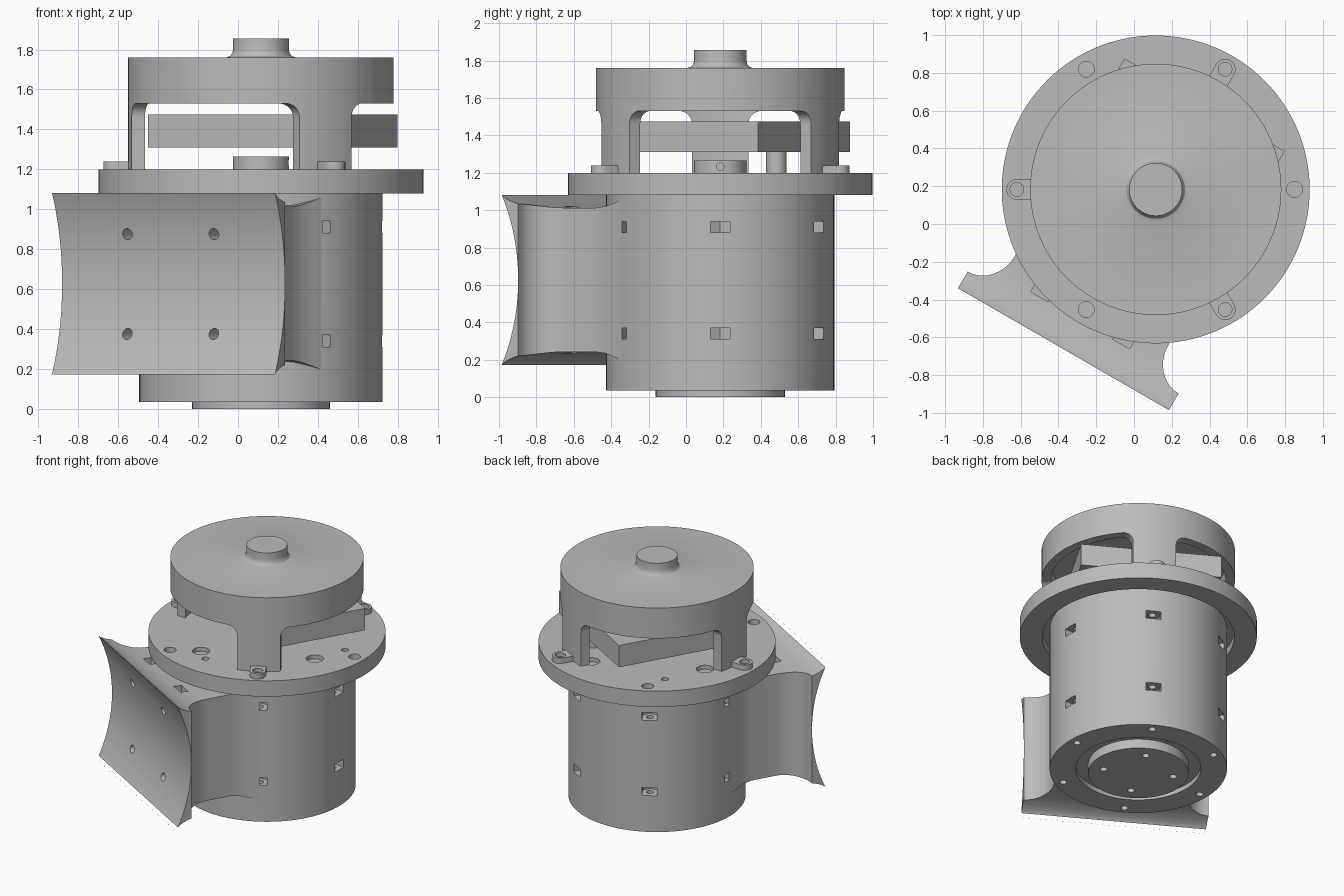
import bpy, bmesh
from math import pi, cos, sin, radians, sqrt
from mathutils import Matrix, Vector

if "Cube" in bpy.data.objects:
    bpy.data.objects.remove(bpy.data.objects["Cube"])

grey = bpy.data.materials.new("plain grey")
grey.use_nodes = True
grey.diffuse_color = (0.5, 0.5, 0.5, 1)
grey.node_tree.nodes["Principled BSDF"].inputs["Base Color"].default_value = (0.5, 0.5, 0.5, 1)

AXIS = Vector((0.115, 0.183, 0))   # common vertical axis of the round parts
RADIAL = Matrix(((0, 0, 1, 0), (1, 0, 0, 0), (0, 1, 0, 0), (0, 0, 0, 1)))
ACROSS = Matrix(((1, 0, 0, 0), (0, 0, 1, 0), (0, 1, 0, 0), (0, 0, 0, 1)))
SIXTHS = range(0, 360, 60)
LEGS = (60, 180, 300)


def turn(deg):
    return Matrix.Rotation(radians(deg), 4, "Z")


def finish(name, bm):
    bmesh.ops.remove_doubles(bm, verts=bm.verts, dist=1e-5)
    bmesh.ops.recalc_face_normals(bm, faces=bm.faces)
    mesh = bpy.data.meshes.new(name)
    bm.to_mesh(mesh)
    bm.free()
    mesh.materials.append(grey)
    ob = bpy.data.objects.new(name, mesh)
    ob.location = AXIS
    bpy.context.collection.objects.link(ob)
    return ob


def lathe(name, profile, steps=96):
    bm = bmesh.new()
    vs = [bm.verts.new((r, 0, z)) for r, z in profile]
    edges = [bm.edges.new(p) for p in zip(vs, vs[1:])]
    if profile[0][0] > 0:
        edges.append(bm.edges.new((vs[-1], vs[0])))
    bmesh.ops.spin(bm, geom=vs + edges, cent=(0, 0, 0), axis=(0, 0, 1),
                   angle=2 * pi, steps=steps, use_merge=False)
    return finish(name, bm)


def prisms(name, outline, low, high, matrices):
    """One object holding a copy of the extruded outline for each matrix."""
    bm = bmesh.new()
    for m in matrices:
        rings = [[bm.verts.new(m @ Vector((x, y, z))) for x, y in outline] for z in (low, high)]
        bm.faces.new(rings[0])
        bm.faces.new(rings[1])
        n = len(outline)
        for i in range(n):
            j = (i + 1) % n
            bm.faces.new((rings[0][i], rings[0][j], rings[1][j], rings[1][i]))
    return finish(name, bm)


def circle(r, x=0.0, y=0.0, n=24):
    return [(x + r * cos(2 * pi * i / n), y + r * sin(2 * pi * i / n)) for i in range(n)]


def box(x0, x1, y0, y1):
    return [(x0, y0), (x1, y0), (x1, y1), (x0, y1)]


def cut(target, cutter):
    mod = target.modifiers.new("cut", "BOOLEAN")
    mod.operation, mod.solver, mod.object = "DIFFERENCE", "EXACT", cutter
    bpy.context.view_layer.update()
    bpy.context.view_layer.objects.active = target
    bpy.ops.object.modifier_apply(modifier=mod.name)
    bpy.data.objects.remove(cutter)


# Main drum with screw holes and pointed nut slots
drum = lathe("drum_body", [(0, .07), (.43, .07), (.43, .035), (.61, .035), (.61, 1.15), (0, 1.15)])
cut(drum, prisms("cutter", circle(.025, .55), -.1, 1.0, [turn(a) for a in SIXTHS]))
slot = [(.49, 0), (.52, -.052), (.7, -.052), (.7, .052), (.52, .052)]
cut(drum, prisms("cutter", slot, -.03, .03,
                 [turn(a) @ Matrix.Translation((0, 0, z)) for a in SIXTHS for z in (.34, .91)]))

# Output disc underneath
disc = lathe("bottom_disc", [(0, 0), (.345, 0), (.345, .09), (0, .09)])
cut(disc, prisms("cutter", circle(.025, .245), -.1, .05, [turn(a) for a in range(-28, 332, 90)]))

# Wide flange, recessed below, drilled from above
flange = lathe("flange", [(0, 1.14), (.66, 1.14), (.66, 1.08), (.815, 1.08), (.815, 1.2), (0, 1.2)], 128)
cut(flange, prisms("cutter", circle(.042, .735), 1.11, 1.3, [turn(a) for a in (0, 120, 240)]))
cut(flange, prisms("cutter", circle(.06, .56), 1.17, 1.3, [turn(a) for a in (71, 161, 251, 341)]))
cut(flange, prisms("cutter", circle(.025, .62), 1.17, 1.3, [turn(a) for a in (5, 130, 262)]))

# Centre hub with its set screw hole, and the post under the block
hub = lathe("centre_hub", [(0, 1.19), (.14, 1.19), (.14, 1.265), (0, 1.265)], 64)
cut(hub, prisms("cutter", circle(.02, 0, 1.232), .1, .2, [RADIAL]))
prisms("block_post", circle(.055, .325, .3), 1.19, 1.32, [Matrix()])

# Rectangular block inside the cap
prisms("inner_block", box(-.283, .517, -.49, .49), 1.31, 1.475, [turn(60)])

# Cap with shaft stub; three arched openings leave the legs
cap = lathe("cap", [(0, 1.66), (.6, 1.66), (.6, 1.2), (.665, 1.2), (.665, 1.76), (.175, 1.76),
                    (.155, 1.767), (.144, 1.78), (.14, 1.8), (.14, 1.855), (0, 1.855)])
openings = lathe("cutter", [(.5, 1.1), (.75, 1.1), (.75, 1.53), (.5, 1.53)])
flare = [(.22 - .07 * cos(k * pi / 16), 1.46 + .07 * sin(k * pi / 16)) for k in range(9)]
half = [(.15, 1.0)] + flare + [(.22, 1.6)]
leg_outline = half + [(-x, z) for x, z in reversed(half)]
cut(openings, prisms("leg_cutter", leg_outline, .4, .9, [turn(a) @ RADIAL for a in LEGS]))
cut(cap, openings)

# Rounded foot tabs on the legs
tab_outline = [(.64, .055), (.64, -.055)] + [
    (.735 + .055 * cos(k * pi / 12), .055 * sin(k * pi / 12)) for k in range(-6, 7)]
tabs = prisms("foot_tabs", tab_outline, 1.195, 1.24, [turn(a) for a in LEGS])
cut(tabs, prisms("cutter", circle(.036, .735), 1.21, 1.3, [turn(a) for a in LEGS]))

# Saddle bracket: rectangular neck flaring into a concave seat
MID = .6275


def quarter(d, start, end):
    u = min(max((d - start) / (end - start), 0), 1)
    return 1 - sqrt(1 - u * u)


sections = [(.3, .06), (.36, .035), (.43, .01), (.5, 0)]
sections += [(.68 + .195 * sin(k * pi / 20), 0) for k in range(11)]
sections += [(.875 + .115 * sin(k * pi / 12), 0) for k in range(1, 7)] + [(1.02, 0)]
bm = bmesh.new()
previous = None
to_bracket = turn(240)
for d, extra in sections:
    w = .47 + extra + .175 * quarter(d, .68, .875)
    h = .385 + extra * .8 + .0975 * quarter(d, .68, .99)
    ring = [bm.verts.new(to_bracket @ Vector((d, sy * w, MID + sz * h)))
            for sy, sz in ((-1, -1), (1, -1), (1, 1), (-1, 1))]
    if previous is None:
        bm.faces.new(ring)
    else:
        for i in range(4):
            j = (i + 1) % 4
            bm.faces.new((previous[i], previous[j], ring[j], ring[i]))
    previous = ring
bm.faces.new(previous)
bracket = finish("saddle_bracket", bm)
cut(bracket, prisms("cutter", circle(1.07, 1.945, MID, 192), -1, 1, [to_bracket @ ACROSS]))

# Bracket bolt holes and the nut slots above and below them
cut(bracket, prisms("cutter", circle(.028), .65, 1.2,
                    [to_bracket @ RADIAL @ Matrix.Translation((t, z, 0))
                     for t in (-.25, .25) for z in (.375, .875)]))
for low, high in ((.1, .43), (.82, 1.2)):
    cut(bracket, prisms("cutter", box(.74, .8, -.052, .052), low, high,
                        [to_bracket @ Matrix.Translation((0, t, 0)) for t in (-.25, .25)]))

# Smooth the curved walls, keep the edges sharp
for ob in bpy.context.collection.objects:
    ob.select_set(ob.type == "MESH")
bpy.context.view_layer.objects.active = bracket
bpy.ops.object.shade_smooth_by_angle(angle=radians(30))
